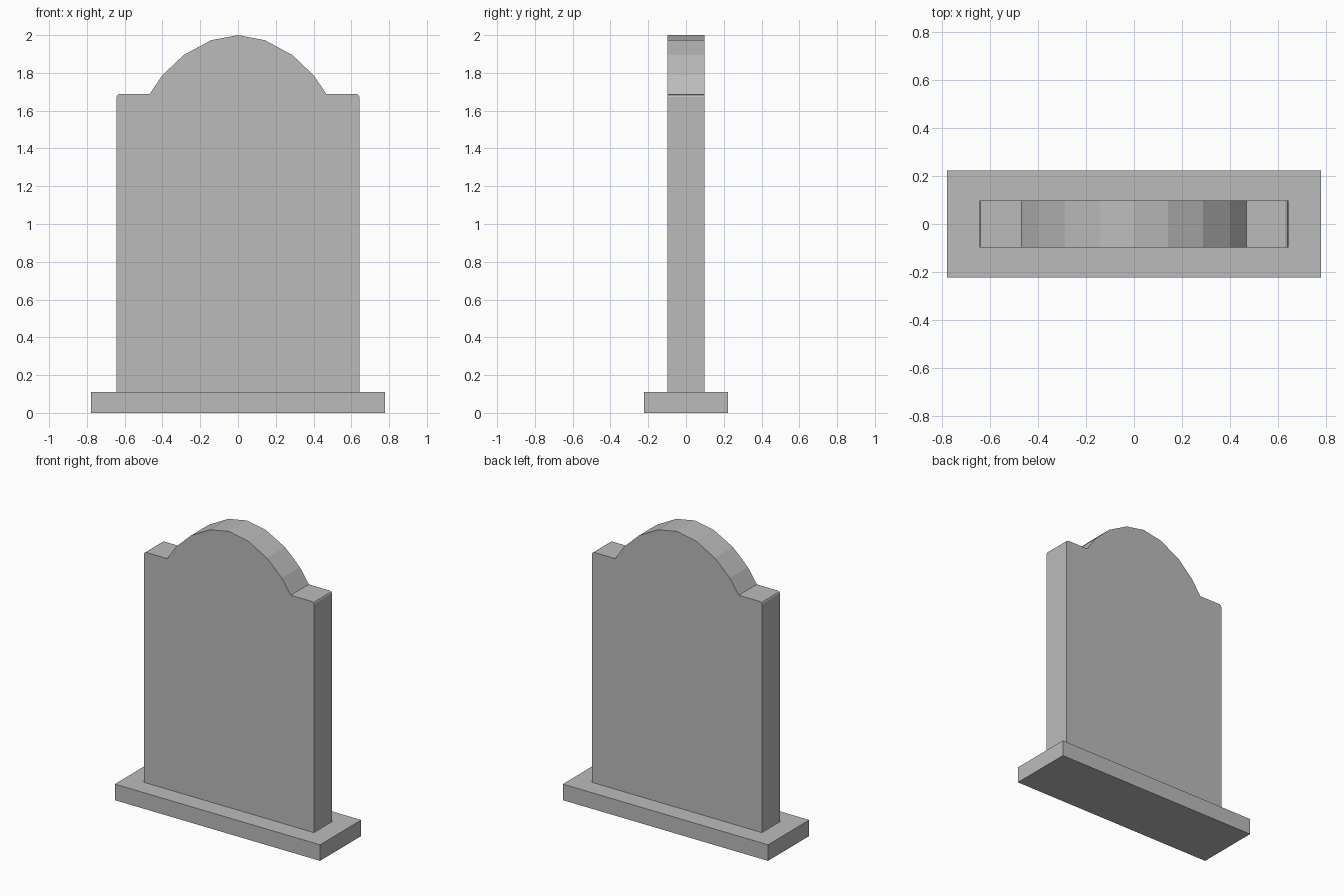
import bpy
import bmesh

cube = bpy.data.objects.get("Cube")
if cube:
    bpy.data.objects.remove(cube, do_unlink=True)

# Plain grey stone
stone = bpy.data.materials.new("grey_stone")
stone.use_nodes = True
stone.diffuse_color = (0.5, 0.5, 0.5, 1)
bsdf = next(n for n in stone.node_tree.nodes if n.type == "BSDF_PRINCIPLED")
bsdf.inputs["Base Color"].default_value = stone.diffuse_color


def extrude_profile(name, half, depth):
    """Mirror a right-hand (x, z) outline and extrude it along y."""
    outline = half + [(-x, z) for x, z in reversed(half) if x > 0]
    bm = bmesh.new()
    face = bm.faces.new([bm.verts.new((x, -depth / 2, z)) for x, z in outline])
    result = bmesh.ops.extrude_face_region(bm, geom=[face])
    moved = [g for g in result["geom"] if isinstance(g, bmesh.types.BMVert)]
    bmesh.ops.translate(bm, verts=moved, vec=(0, depth, 0))
    bmesh.ops.recalc_face_normals(bm, faces=bm.faces)
    mesh = bpy.data.meshes.new(name)
    bm.to_mesh(mesh)
    bm.free()
    mesh.materials.append(stone)
    obj = bpy.data.objects.new(name, mesh)
    bpy.context.collection.objects.link(obj)
    return obj


# Base slab
extrude_profile("base_slab", [(0.777, 0), (0.777, 0.11)], 0.445)

# Upright slab: chamfered shoulders and a faceted arched top
extrude_profile("upright_slab", [
    (0.643, 0.11), (0.643, 1.673), (0.638, 1.683), (0.628, 1.688),
    (0.468, 1.688), (0.4, 1.788), (0.287, 1.895), (0.142, 1.973), (0, 2),
], 0.195)
